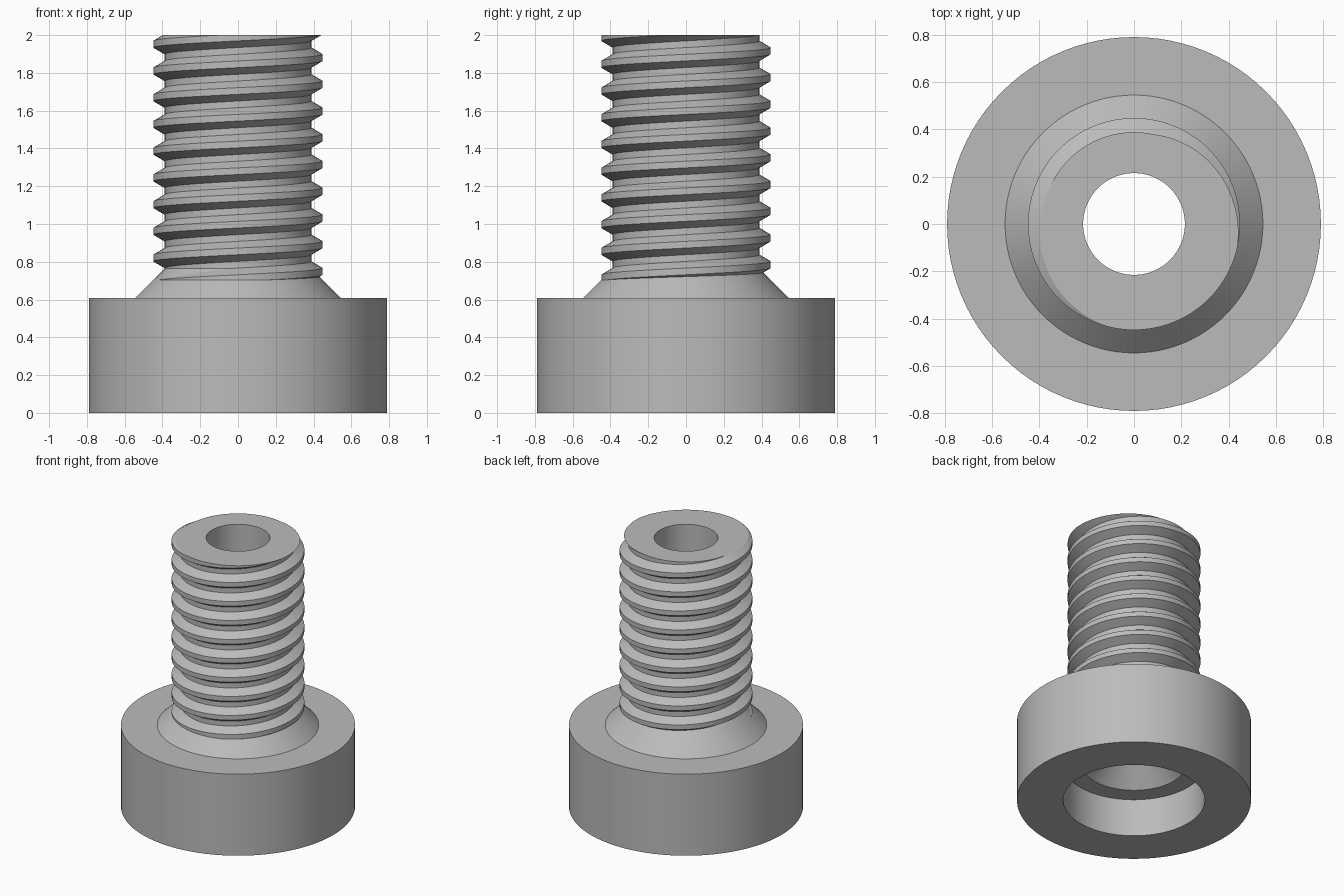
import bpy, bmesh, math

if "Cube" in bpy.data.objects:
    bpy.data.objects.remove(bpy.data.objects["Cube"], do_unlink=True)

STEPS = 96
TURN = 2 * math.pi
BORE = 0.215
ROOT, CREST = 0.388, 0.448
PITCH = 0.1415
PHASE = 1.881          # height of a thread crest on the +x side
JOINT, TOP = 0.64, 2.0  # ends of the threaded shaft

steel = bpy.data.materials.new("grey_steel")
steel.use_nodes = True
steel.diffuse_color = (0.5, 0.5, 0.5, 1)
steel.node_tree.nodes["Principled BSDF"].inputs["Base Color"].default_value = (0.5, 0.5, 0.5, 1)


def polar(bm, r, i, z):
    a = TURN * i / STEPS
    return bm.verts.new((r * math.cos(a), r * math.sin(a), z))


def lathe(bm, profile, closed):
    rings = [[polar(bm, r, i, z) for i in range(STEPS)] for r, z in profile]
    pairs = list(zip(rings, rings[1:]))
    if closed:
        pairs.append((rings[-1], rings[0]))
    for a, b in pairs:
        for i in range(STEPS):
            k = (i + 1) % STEPS
            bm.faces.new((a[i], a[k], b[k], b[i]))


def finish(bm, name):
    bmesh.ops.recalc_face_normals(bm, faces=bm.faces)
    mesh = bpy.data.meshes.new(name)
    bm.to_mesh(mesh)
    bm.free()
    mesh.materials.append(steel)
    obj = bpy.data.objects.new(name, mesh)
    bpy.context.collection.objects.link(obj)
    bpy.ops.object.select_all(action='DESELECT')
    obj.select_set(True)
    bpy.context.view_layer.objects.active = obj
    bpy.ops.object.shade_smooth_by_angle(angle=math.radians(30))


# Head with counterbore below, inner taper and conical shoulder on top
bm = bmesh.new()
lathe(bm, [(BORE, JOINT), (BORE, 0.415), (0.35, 0.28), (0.478, 0.28),
           (0.478, 0), (0.79, 0), (0.79, 0.607), (0.545, 0.607),
           (0.387, 0.765), (0.3, 0.765), (0.3, JOINT)], True)
finish(bm, "head")

# Threaded shaft: one continuous helical sheet, right-handed
bm = bmesh.new()
section = [(CREST, -1 / 8), (CREST, 1 / 8), (ROOT, 3 / 8), (ROOT, 5 / 8)]
columns = []
for i in range(STEPS):
    columns.append([polar(bm, r, i, PHASE + PITCH * (k + offset + i / STEPS))
                    for k in range(-11, 4) for r, offset in section])
# Joining the last column to the first moves up by one pitch
columns.append(columns[0][len(section):])
for a, b in zip(columns, columns[1:]):
    for j in range(min(len(a), len(b)) - 1):
        bm.faces.new((a[j], b[j], b[j + 1], a[j + 1]))

# Bore wall, then trim both ends flat and cap them
lathe(bm, [(BORE, JOINT - 0.1), (BORE, TOP + 0.1)], False)
bmesh.ops.triangulate(bm, faces=bm.faces)
for z, direction in ((JOINT, -1), (TOP, 1)):
    bmesh.ops.bisect_plane(bm, geom=bm.verts[:] + bm.edges[:] + bm.faces[:],
                           dist=1e-6, plane_co=(0, 0, z),
                           plane_no=(0, 0, direction), clear_outer=True)
    rim = [e for e in bm.edges if e.is_boundary
           and all(abs(v.co.z - z) < 1e-4 for v in e.verts)]
    bmesh.ops.triangle_fill(bm, edges=rim, use_beauty=True,
                            normal=(0, 0, direction))
finish(bm, "threaded_shaft")
